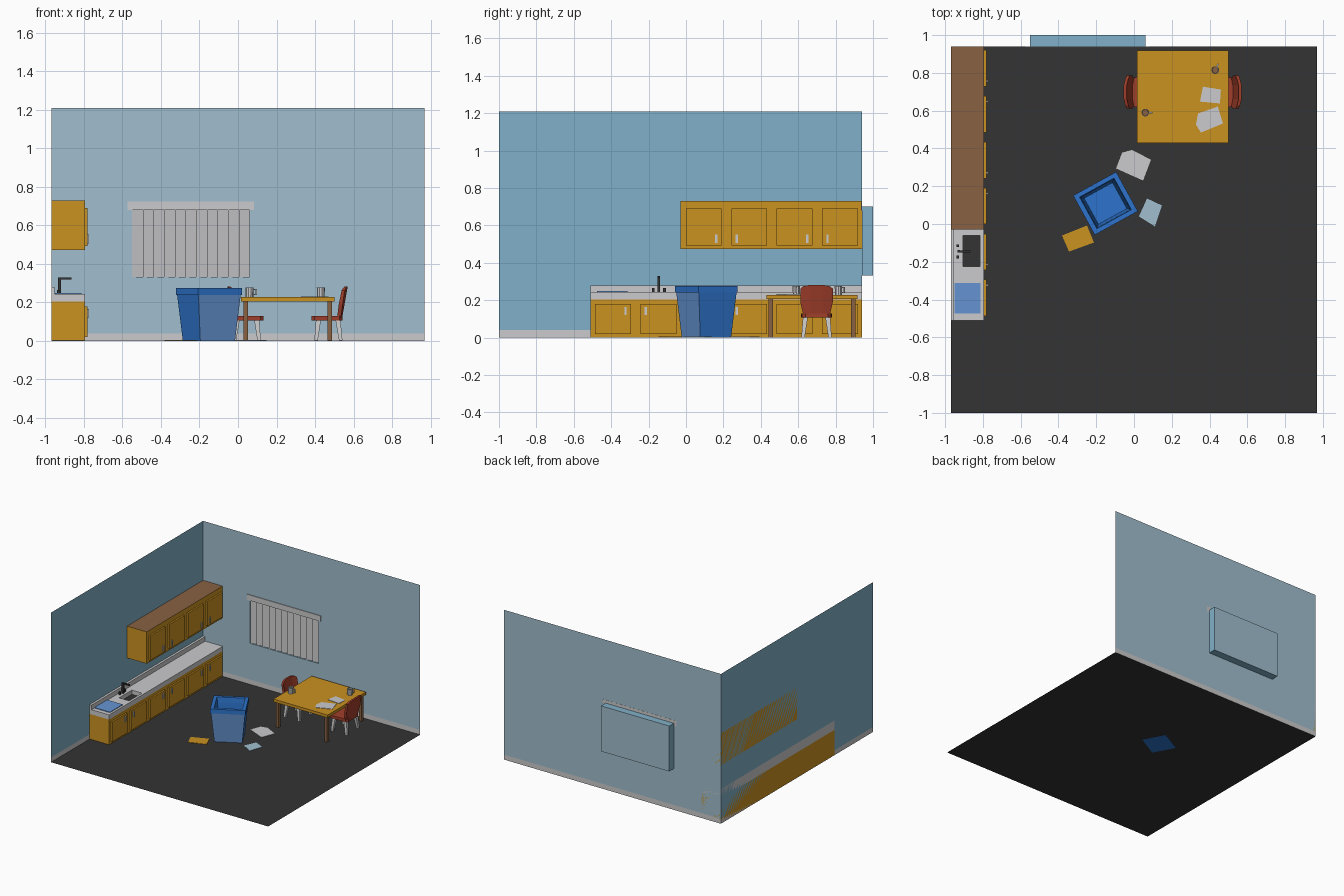
import bpy, bmesh, math
from mathutils import Matrix, Vector

if "Cube" in bpy.data.objects:
    bpy.data.objects.remove(bpy.data.objects["Cube"])


def material(name, r, g, b):
    lin = [((c / 255 + 0.055) / 1.055) ** 2.4 if c > 10 else c / 255 / 12.92 for c in (r, g, b)]
    m = bpy.data.materials.new(name)
    m.diffuse_color = (*lin, 1)
    m.use_nodes = True
    m.node_tree.nodes["Principled BSDF"].inputs["Base Color"].default_value = m.diffuse_color
    return m


CHARCOAL = material("charcoal", 51, 51, 51)
WALL = material("wall_blue", 128, 176, 200)
PALE = material("pale_blue", 161, 191, 207)
GREY = material("light_grey", 203, 203, 205)
OCHRE = material("ochre", 203, 146, 33)
BROWN = material("brown", 137, 98, 66)
RED = material("red", 160, 62, 42)
BLUE = material("blue", 45, 116, 204)
MID = material("mid_blue", 101, 148, 210)


def mesh(name, verts, faces, *mats, rule=None):
    me = bpy.data.meshes.new(name)
    me.from_pydata([tuple(v) for v in verts], [], faces)
    ob = bpy.data.objects.new(name, me)
    bpy.context.collection.objects.link(ob)
    for m in mats:
        me.materials.append(m)
    if rule:
        for p in me.polygons:
            p.material_index = rule(p)
    return ob


def solid(name, *args, **kw):
    """Closed mesh with normals made consistent."""
    ob = mesh(name, *args, **kw)
    bm = bmesh.new()
    bm.from_mesh(ob.data)
    bmesh.ops.recalc_face_normals(bm, faces=bm.faces)
    bm.to_mesh(ob.data)
    bm.free()
    return ob


def loft(name, rings, *mats, rule=None):
    """Join equal-length rings of points, capping both ends."""
    n = len(rings[0])
    faces = [tuple(range(n)), tuple(range((len(rings) - 1) * n, len(rings) * n))]
    for k in range(len(rings) - 1):
        for i in range(n):
            j = (i + 1) % n
            faces.append((k * n + i, k * n + j, (k + 1) * n + j, (k + 1) * n + i))
    return solid(name, [p for r in rings for p in r], faces, *mats, rule=rule)


def rect(x0, x1, y0, y1, z):
    return [(x0, y0, z), (x1, y0, z), (x1, y1, z), (x0, y1, z)]


def box(name, x, y, z, *mats, rule=None):
    return loft(name, [rect(*x, *y, z[0]), rect(*x, *y, z[1])], *mats, rule=rule)


L, B, F, H, SK = -0.97, 0.94, -1.0, 1.21, 0.04   # left, back, front, height, skirting
WX0, WX1, WZ0, WZ1 = -0.55, 0.06, 0.333, 0.70   # window opening

# Room shell: floor, walls with a skirting strip, window recess
mesh("floor", rect(L, 0.97, F, B, 0.001), [(0, 1, 2, 3)], CHARCOAL)
low = lambda p: 1 if p.center.z < SK else 0
mesh("left_wall", [(L, y, z) for z in (0, SK, H) for y in (F, B)],
     [(0, 1, 3, 2), (2, 3, 5, 4)], WALL, GREY, rule=low)
xs, zs = (L, WX0, WX1, 0.97), (0, SK, WZ0, WZ1, H)
mesh("back_wall", [(x, B, z) for z in zs for x in xs],
     [(k * 4 + i, k * 4 + i + 1, k * 4 + i + 5, k * 4 + i + 4)
      for k in range(4) for i in range(3) if (k, i) != (2, 1)], PALE, GREY, rule=low)
ring = [(WX0, WZ0), (WX1, WZ0), (WX1, WZ1), (WX0, WZ1)]
mesh("window_recess", [(x, y, z) for y in (B, 1.0) for x, z in ring],
     [(i, (i + 1) % 4, (i + 1) % 4 + 4, i + 4) for i in range(4)] + [(4, 5, 6, 7)],
     WALL, PALE, rule=lambda p: 1 if p.center.y > 0.99 else 0)

# Window blind: slightly turned vertical slats under a valance
N = 11
sw = (WX1 - WX0) / N
for i in range(N):
    x = WX0 + i * sw
    mesh(f"blind_slat_{i}", [(x, 0.942, WZ0), (x + sw, 0.957, WZ0), (x + sw, 0.957, 0.69), (x, 0.942, 0.69)],
         [(0, 1, 2, 3)], GREY)
box("blind_valance", (-0.574, 0.083), (0.935, 0.941), (0.68, 0.725), GREY)

# Cabinets with doors and paired handles
FX = -0.795
box("base_cabinet", (L, FX), (-0.51, B), (0.002, 0.205), OCHRE)
box("wall_cabinet", (L, FX), (-0.03, B), (0.473, 0.73), OCHRE, BROWN,
    rule=lambda p: 1 if p.center.z > 0.72 else 0)


def door(name, i, z, hz):
    y = -0.487 + 0.243 * i
    box(name, (FX, -0.782), (y, y + 0.192), z, OCHRE)
    h = y + (0.163 if i % 2 == 0 else 0.029)
    box(name + "_handle", (-0.782, -0.774), (h - 0.006, h + 0.006), hz, GREY)


for i in range(6):
    door(f"base_door_{i}", i, (0.02, 0.18), (0.122, 0.165))
    if i > 1:
        door(f"wall_door_{i}", i, (0.492, 0.69), (0.505, 0.552))

# Worktop around a sunken sink, with backsplash
T0, T1 = 0.205, 0.243
SX, SY = (-0.905, -0.815), (-0.225, -0.062)
box("worktop_front_end", (L, FX), (-0.51, SY[0]), (T0, T1), GREY)
box("worktop_back_end", (L, FX), (SY[1], B), (T0, T1), GREY)
box("worktop_behind_sink", (L, SX[0]), SY, (T0, T1), GREY)
box("worktop_before_sink", (SX[1], FX), SY, (T0, T1), GREY)
mesh("sink_bottom", rect(*SX, *SY, T0 + 0.004), [(0, 1, 2, 3)], CHARCOAL)
box("backsplash", (L, -0.952), (-0.51, B), (T1, 0.28), GREY)
box("draining_mat", (-0.95, -0.812), (-0.475, -0.312), (T1, 0.248), MID)

# Tap
box("tap_post", (-0.934, -0.92), (-0.152, -0.138), (T1, 0.33), CHARCOAL)
box("tap_spout", (-0.92, -0.866), (-0.151, -0.139), (0.319, 0.33), CHARCOAL)
for s in (-1, 1):
    y = -0.145 + s * 0.03
    box("tap_knob", (-0.94, -0.926), (y - 0.007, y + 0.007), (T1, 0.265), CHARCOAL)

# Table
box("table_top", (0.015, 0.50), (0.43, 0.918), (0.206, 0.229), OCHRE)
for x in (0.028, 0.464):
    for y in (0.442, 0.882):
        box("table_leg", (x, x + 0.024), (y, y + 0.024), (0.002, 0.206), BROWN)

# Chairs: one on each side of the table, mirrored about its middle
CX, CY = 0.2575, 0.698


def chair(name, s):
    def pt(u, v, z):
        return (CX + s * u, CY + v, z)
    seat = [(0.125, -0.07), (0.14, -0.083), (0.27, -0.078), (0.285, -0.06)]
    seat += [(u, -v) for u, v in reversed(seat)]
    loft(name + "_seat", [[pt(u, v, z) for u, v in seat] for z in (0.107, 0.13)], RED)
    # leaning, gently curved back rest: strips across its width
    rings = []
    for v, z0, z1 in ((-0.087, 0.19, 0.262), (-0.07, 0.118, 0.275), (-0.035, 0.112, 0.282),
                      (0.035, 0.112, 0.282), (0.07, 0.118, 0.275), (0.087, 0.19, 0.262)):
        bend = -0.014 * (v / 0.087) ** 2
        u0, u1 = (0.278 + 0.2 * (z - 0.12) + bend for z in (z0, z1))
        rings.append([pt(u0 - 0.012, v, z0), pt(u0 + 0.008, v, z0), pt(u1 + 0.004, v, z1), pt(u1 - 0.012, v, z1)])
    loft(name + "_back", rings, RED)
    for u, du in ((0.16, -0.012), (0.262, 0.014)):
        for w in (-1, 1):
            loft(name + "_leg", [[pt(u + k * du + a * r, w * (0.06 + k * 0.012) + b * r, z)
                                  for a, b in ((-1, -1), (1, -1), (1, 1), (-1, 1))]
                                 for k, r, z in ((1, 0.009, 0.002), (0, 0.013, 0.108))], GREY)


chair("right_chair", 1)
chair("left_chair", -1)

# Tapered bin, turned, with a paler label side
M = Matrix.Translation((-0.151, 0.109, 0)) @ Matrix.Rotation(math.radians(28.8), 4, 'Z')
bin_rings = []
for k, z in ((0.79, 0), (0.965, 0.24), (1, 0.24), (1, 0.275), (0.80, 0.275), (0.76, 0.235), (0.66, 0.02)):
    a, b = 0.13 * k, 0.119 * k
    bin_rings.append([M @ Vector(p) for p in rect(-a, a, -b, b, z)])
side = Vector((math.sin(math.radians(28.8)), -math.cos(math.radians(28.8)), 0))
mid = Vector((-0.151, 0.109, 0.12))
loft("recycling_bin", bin_rings, BLUE, MID,
     rule=lambda p: 1 if 0.1 < p.center.z < 0.125 and (p.center - mid).dot(side) > 0.095 else 0)


# Loose sheets of paper
def sheet(name, pts, z, mat):
    loft(name, [[(x, y, h) for x, y in pts] for h in (z, z + 0.003)], mat)


sheet("floor_sheet_white", [(-.063, .378), (-.01, .392), (.09, .34), (.048, .23), (-.095, .294)], 0.002, GREY)
sheet("floor_sheet_blue", [(.069, .135), (.148, .098), (.111, -.013), (.026, .04)], 0.002, PALE)
sheet("floor_sheet_ochre", [(-.381, -.061), (-.249, -.008), (-.212, -.098), (-.344, -.146)], 0.002, OCHRE)
sheet("table_sheet_small", [(.365, .727), (.46, .712), (.455, .638), (.349, .648)], 0.229, GREY)
sheet("table_sheet_large", [(.339, .585), (.444, .622), (.471, .532), (.354, .484), (.328, .527)], 0.229, GREY)


# Mugs with a drink inside and a squared handle
def mug(name, x, y, turn):
    circ = [(math.cos(math.tau * i / 10), math.sin(math.tau * i / 10)) for i in range(10)]
    loft(name, [[(x + r * c, y + r * s, z) for c, s in circ] for r, z in
                ((0.02, 0.229), (0.021, 0.277), (0.017, 0.277), (0.016, 0.265))], GREY, BROWN,
         rule=lambda p: 1 if len(p.vertices) > 4 and p.center.z > 0.25 else 0)
    R = Matrix.Translation((x, y, 0)) @ Matrix.Rotation(turn, 4, 'Z')
    for u0, u1, z0, z1 in ((0.017, 0.038, 0.264, 0.27), (0.032, 0.038, 0.244, 0.264), (0.017, 0.038, 0.238, 0.244)):
        ob = box(name + "_handle", (u0, u1), (-0.004, 0.004), (z0, z1), GREY)
        ob.data.transform(R)


mug("mug_front", 0.06, 0.59, 0)
mug("mug_back", 0.43, 0.815, math.radians(65))
